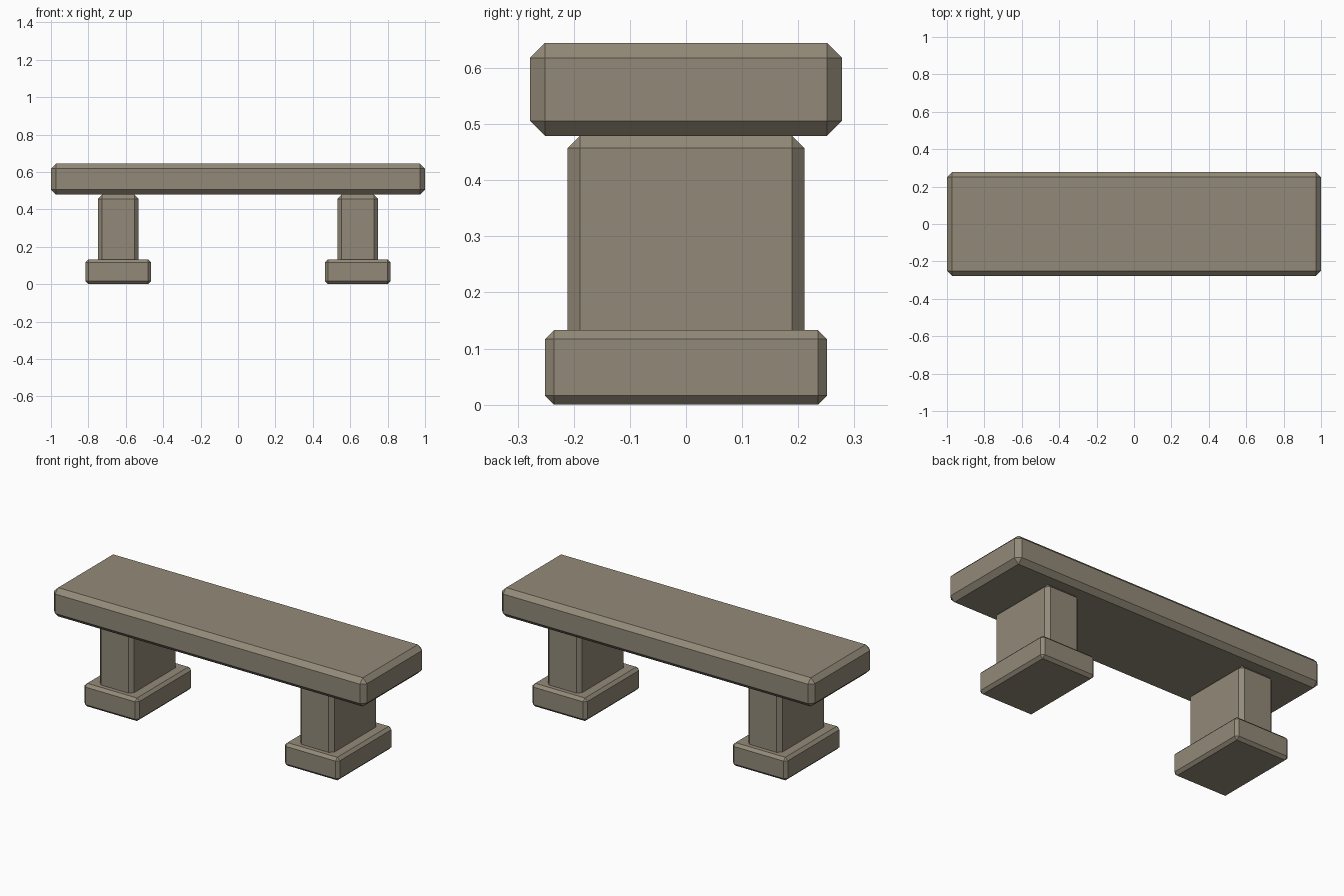
import bpy, bmesh

if "Cube" in bpy.data.objects:
    bpy.data.objects.remove(bpy.data.objects["Cube"])

stone = bpy.data.materials.new("warm grey stone")
stone.diffuse_color = (0.29, 0.255, 0.19, 1)
stone.use_nodes = True
stone.node_tree.nodes["Principled BSDF"].inputs["Base Color"].default_value = stone.diffuse_color


def chamfered_block(name, x, half_x, half_y, z0, z1, chamfer):
    """Box with every edge cut at 45 degrees."""
    bm = bmesh.new()
    bmesh.ops.create_cube(bm, size=2)
    for v in bm.verts:
        v.co.x = x + v.co.x * half_x
        v.co.y *= half_y
        v.co.z = z1 if v.co.z > 0 else z0
    bmesh.ops.bevel(bm, geom=bm.edges[:], offset=chamfer, offset_type='OFFSET',
                    segments=1, affect='EDGES')
    bmesh.ops.recalc_face_normals(bm, faces=bm.faces[:])
    mesh = bpy.data.meshes.new(name)
    bm.to_mesh(mesh)
    bm.free()
    mesh.materials.append(stone)
    obj = bpy.data.objects.new(name, mesh)
    bpy.context.collection.objects.link(obj)
    return obj


# Seat slab
chamfered_block("seat", 0, 1.0, 0.278, 0.479, 0.645, 0.027)

# Two pedestals, each a foot block and an upright
for side, x in (("left", -0.64), ("right", 0.64)):
    chamfered_block(side + "_foot", x, 0.175, 0.251, 0.0, 0.133, 0.016)
    chamfered_block(side + "_leg", x, 0.109, 0.211, 0.09, 0.479, 0.022)
